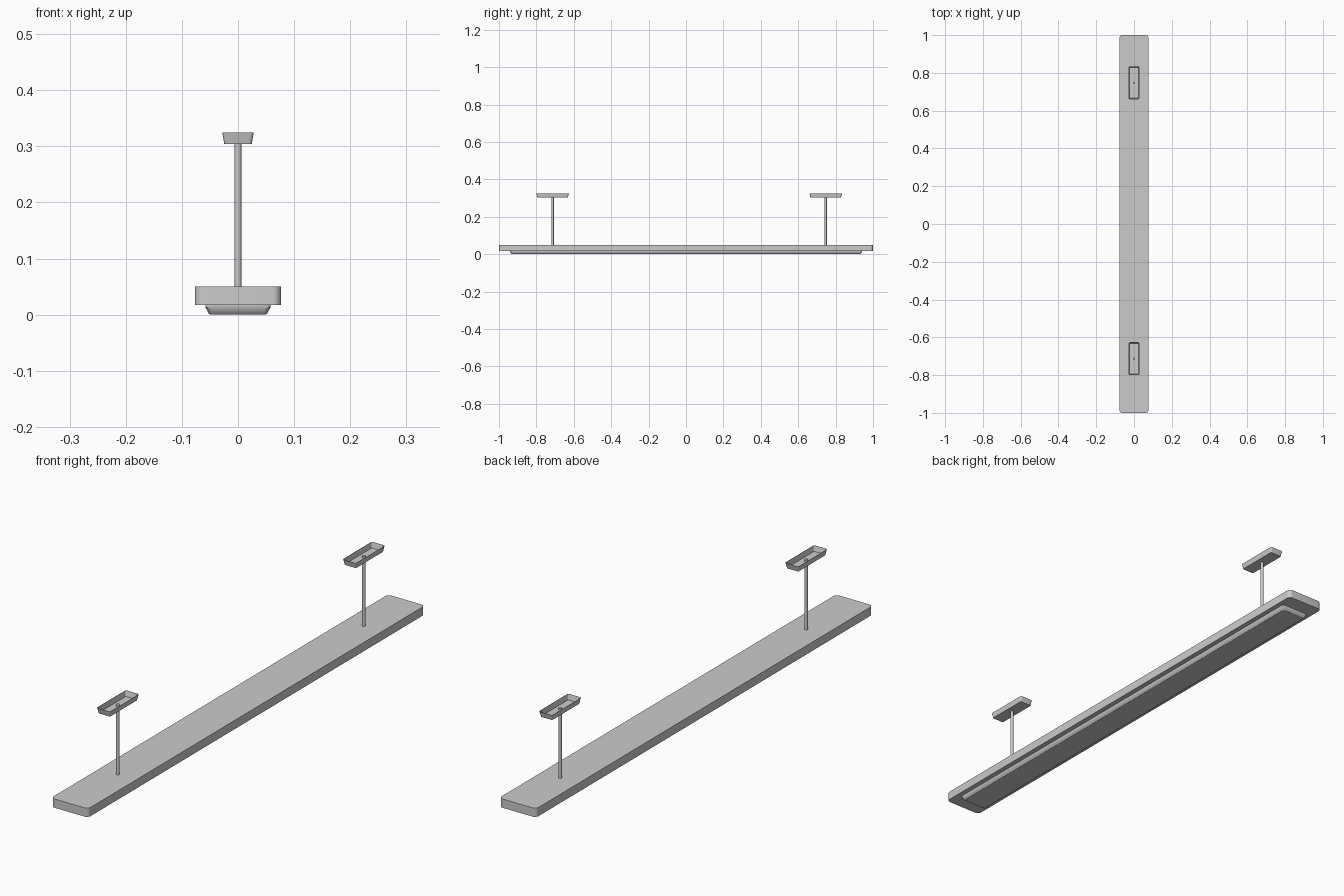
import bpy, bmesh, math

cube = bpy.data.objects.get("Cube")
if cube:
    bpy.data.objects.remove(cube, do_unlink=True)

grey = bpy.data.materials.new("light_grey")
grey.use_nodes = True
COLOUR = (0.6, 0.6, 0.6, 1)
grey.diffuse_color = COLOUR
grey.node_tree.nodes["Principled BSDF"].inputs["Base Color"].default_value = COLOUR


def rounded_ring(bm, hx, hy, radius, z, y0, steps=6):
    """One rounded rectangle of vertices, counter-clockwise from above."""
    ring = []
    for quarter, (sx, sy) in enumerate(((1, 1), (-1, 1), (-1, -1), (1, -1))):
        for i in range(steps + 1):
            a = (quarter + i / steps) * math.pi / 2
            ring.append(bm.verts.new((sx * (hx - radius) + radius * math.cos(a),
                                      y0 + sy * (hy - radius) + radius * math.sin(a), z)))
    return ring


def loft(name, sections, y0=0):
    """Join rounded rectangles (hx, hy, radius, z) and cap both ends."""
    bm = bmesh.new()
    rings = [rounded_ring(bm, *s, y0) for s in sections]
    for low, high in zip(rings, rings[1:]):
        for i in range(len(low)):
            j = (i + 1) % len(low)
            bm.faces.new((low[i], low[j], high[j], high[i]))
    bm.faces.new(rings[0][::-1])
    bm.faces.new(rings[-1])
    mesh = bpy.data.meshes.new(name)
    bm.to_mesh(mesh)
    bm.free()
    obj = bpy.data.objects.new(name, mesh)
    bpy.context.collection.objects.link(obj)
    finish(obj)


def finish(obj):
    obj.data.materials.append(grey)
    bpy.ops.object.select_all(action="DESELECT")
    obj.select_set(True)
    bpy.context.view_layer.objects.active = obj
    bpy.ops.object.shade_smooth_by_angle(angle=math.radians(30))


# Long housing and the tapered diffuser under it
loft("housing", [(0.077, 1, 0.016, 0.017), (0.077, 1, 0.016, 0.05)])
loft("diffuser", [(0.049, 0.931, 0.004, 0), (0.052, 0.934, 0.006, 0.002),
                  (0.058, 0.94, 0.008, 0.013), (0.058, 0.94, 0.008, 0.018)])

# Hanging rods with open ceiling trays
for end, y in (("front", -0.713), ("back", 0.747)):
    bpy.ops.mesh.primitive_cylinder_add(vertices=24, radius=0.006, depth=0.265,
                                        location=(0, y, 0.1805))
    rod = bpy.context.object
    rod.name = end + "_rod"
    finish(rod)
    loft(end + "_ceiling_tray",
         [(0.0245, 0.082, 0.005, 0.304), (0.028, 0.087, 0.006, 0.325),
          (0.027, 0.086, 0.005, 0.325), (0.0235, 0.081, 0.004, 0.305)], y)
